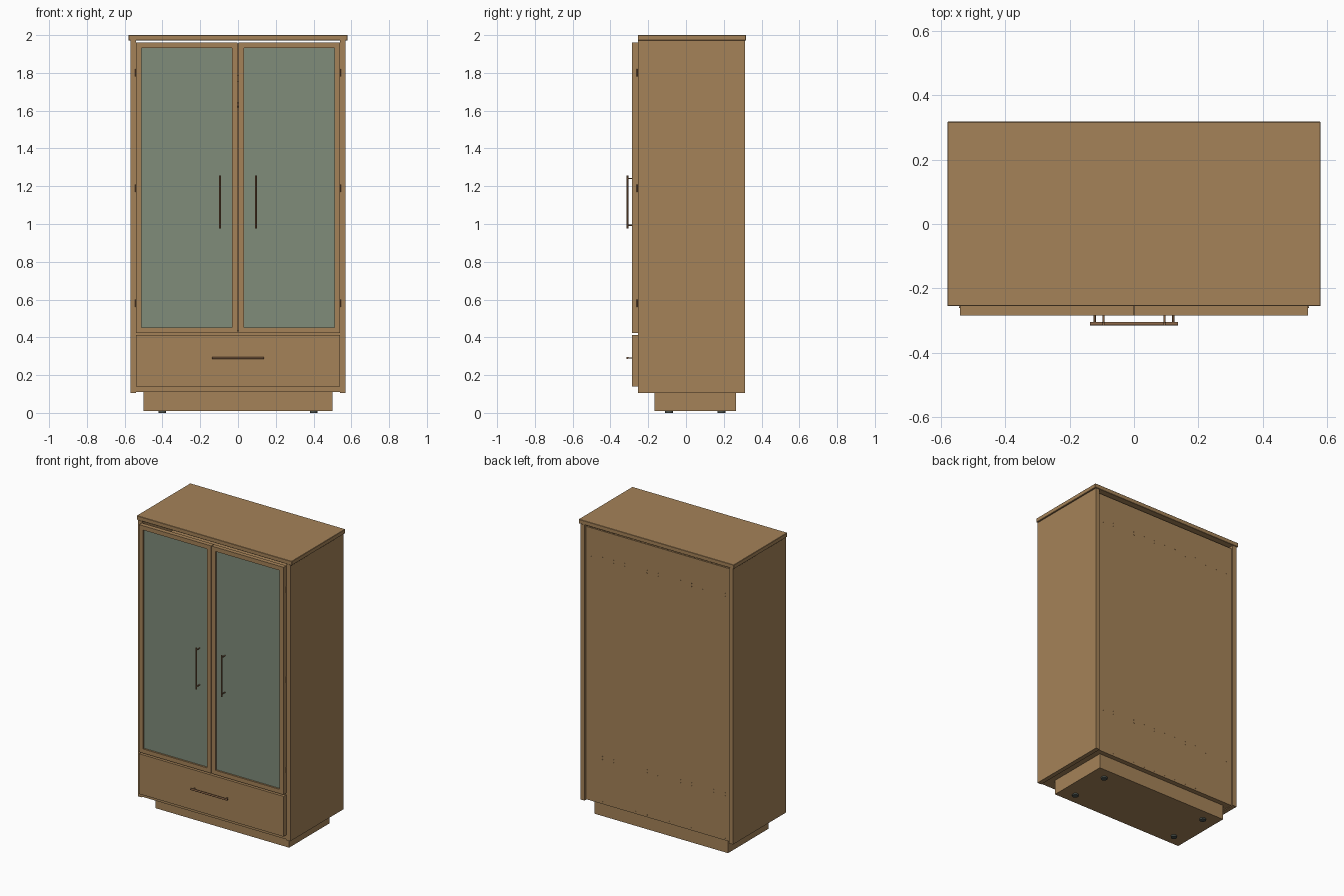
import bpy, bmesh, math
from mathutils import Matrix, Vector

if "Cube" in bpy.data.objects:
    bpy.data.objects.remove(bpy.data.objects["Cube"])


def material(name, rgb):
    m = bpy.data.materials.new(name)
    m.diffuse_color = (*rgb, 1)
    m.use_nodes = True
    m.node_tree.nodes["Principled BSDF"].inputs["Base Color"].default_value = m.diffuse_color
    return m


WOOD = material("oak wood", (0.376, 0.225, 0.098))
GLASS = material("green grey glass", (0.215, 0.265, 0.195))
BRONZE = material("bronze handle", (0.24, 0.125, 0.06))
RUBBER = material("dark rubber", (0.07, 0.085, 0.075))


def finish(name, bm, mat, smooth=False):
    me = bpy.data.meshes.new(name)
    bm.normal_update()
    bm.to_mesh(me)
    bm.free()
    me.materials.append(mat)
    ob = bpy.data.objects.new(name, me)
    bpy.context.collection.objects.link(ob)
    if smooth:
        bpy.ops.object.select_all(action='DESELECT')
        ob.select_set(True)
        bpy.context.view_layer.objects.active = ob
        bpy.ops.object.shade_smooth_by_angle(angle=math.radians(40))
    return ob


def add_box(bm, x0, x1, y0, y1, z0, z1):
    m = (Matrix.Translation(((x0 + x1) / 2, (y0 + y1) / 2, (z0 + z1) / 2))
         @ Matrix.Diagonal((x1 - x0, y1 - y0, z1 - z0, 1)))
    bmesh.ops.create_cube(bm, size=1, matrix=m)


def add_rod(bm, a, b, r, sides=16):
    a, b = Vector(a), Vector(b)
    d = b - a
    m = Matrix.Translation((a + b) / 2) @ d.to_track_quat('Z', 'Y').to_matrix().to_4x4()
    bmesh.ops.create_cone(bm, cap_ends=True, segments=sides, radius1=r, radius2=r,
                          depth=d.length, matrix=m)


def boxes(name, mat, *dims, bevel=0):
    bm = bmesh.new()
    for d in dims:
        add_box(bm, *d)
    if bevel:
        bmesh.ops.bevel(bm, geom=bm.edges[:], offset=bevel, segments=1, affect='EDGES')
    return finish(name, bm, mat)


def rods(name, mat, *dims, sides=16):
    bm = bmesh.new()
    for d in dims:
        add_rod(bm, *d, sides=sides)
    return finish(name, bm, mat, True)


FRONT, BACK, DOOR = -0.255, 0.312, -0.285

# carcass
boxes("top_panel", WOOD, (-0.58, 0.58, FRONT, 0.318, 1.972, 2.0), bevel=0.002)
for s, side in ((-1, "left"), (1, "right")):
    x0, x1 = sorted((s * 0.54, s * 0.57))
    boxes(side + "_side_panel", WOOD, (x0, x1, FRONT, BACK, 0.105, 1.973))
boxes("bottom_panel", WOOD, (-0.54, 0.54, FRONT, 0.29, 0.11, 0.14))
boxes("drawer_shelf", WOOD, (-0.54, 0.54, FRONT + 0.002, 0.29, 0.405, 0.435))
boxes("upper_shelf", WOOD, (-0.54, 0.54, -0.2, 0.29, 1.755, 1.785))
boxes("back_panel", WOOD, (-0.54, 0.54, 0.288, 0.298, 0.11, 1.955))

# screws that fix the back panel to the shelves
rods("back_screws", WOOD,
     *[((x, 0.296, z), (x, 0.2995, z), 0.003)
       for z in (0.125, 0.41, 0.43, 1.76, 1.78)
       for x in [-0.5 + i / 12 for i in range(13)]], sides=8)

# plinth and feet
boxes("plinth", WOOD, (-0.5, 0.5, -0.168, 0.265, 0.01, 0.11))
rods("feet", RUBBER, *[((x, y, 0), (x, y, 0.012), 0.02)
                       for x in (-0.4, 0.4) for y in (-0.09, 0.188)], sides=24)

# doors, mirrored left and right
Z0, Z1, W = 0.423, 1.961, 0.029
for s, side in ((-1, "left"), (1, "right")):
    def span(a, b):
        return sorted((s * a, s * b))
    inner, outer, full = span(0.002, 0.002 + W), span(0.54 - W, 0.54), span(0.002 + W, 0.54 - W)
    boxes(side + "_door_frame", WOOD,
          (*inner, DOOR, FRONT, Z0, Z1), (*outer, DOOR, FRONT, Z0, Z1),
          (*full, DOOR, FRONT, Z0, Z0 + W), (*full, DOOR, FRONT, Z1 - W, Z1))
    boxes(side + "_door_glass", GLASS, (*full, -0.273, -0.266, Z0 + W, Z1 - W))
    # pull handle
    x = s * 0.095
    rods(side + "_door_handle", BRONZE,
         ((x, -0.31, 0.977), (x, -0.31, 1.257), 0.005),
         *[((x, -0.31, z), (x, -0.27, z), 0.0035) for z in (0.993, 1.241)])
    # hinges
    rods(side + "_hinges", BRONZE,
         *[((s * 0.541, -0.258, z - 0.02), (s * 0.541, -0.258, z + 0.02), 0.003)
           for z in (0.58, 1.19, 1.8)], sides=12)

# drawer
boxes("drawer_front", WOOD, (-0.54, 0.54, DOOR, FRONT, 0.14, 0.412))
boxes("drawer_box", WOOD,
      (-0.52, -0.505, FRONT, 0.25, 0.16, 0.36), (0.505, 0.52, FRONT, 0.25, 0.16, 0.36),
      (-0.505, 0.505, 0.235, 0.25, 0.16, 0.36), (-0.505, 0.505, FRONT, 0.235, 0.16, 0.172))
rods("drawer_handle", BRONZE,
     ((-0.137, -0.31, 0.291), (0.137, -0.31, 0.291), 0.006),
     *[((x, -0.31, 0.291), (x, -0.28, 0.291), 0.0035) for x in (-0.122, 0.122)])

# hanging rail inside
rods("hanging_rail", BRONZE, ((-0.54, 0.03, 1.63), (0.54, 0.03, 1.63), 0.012))
